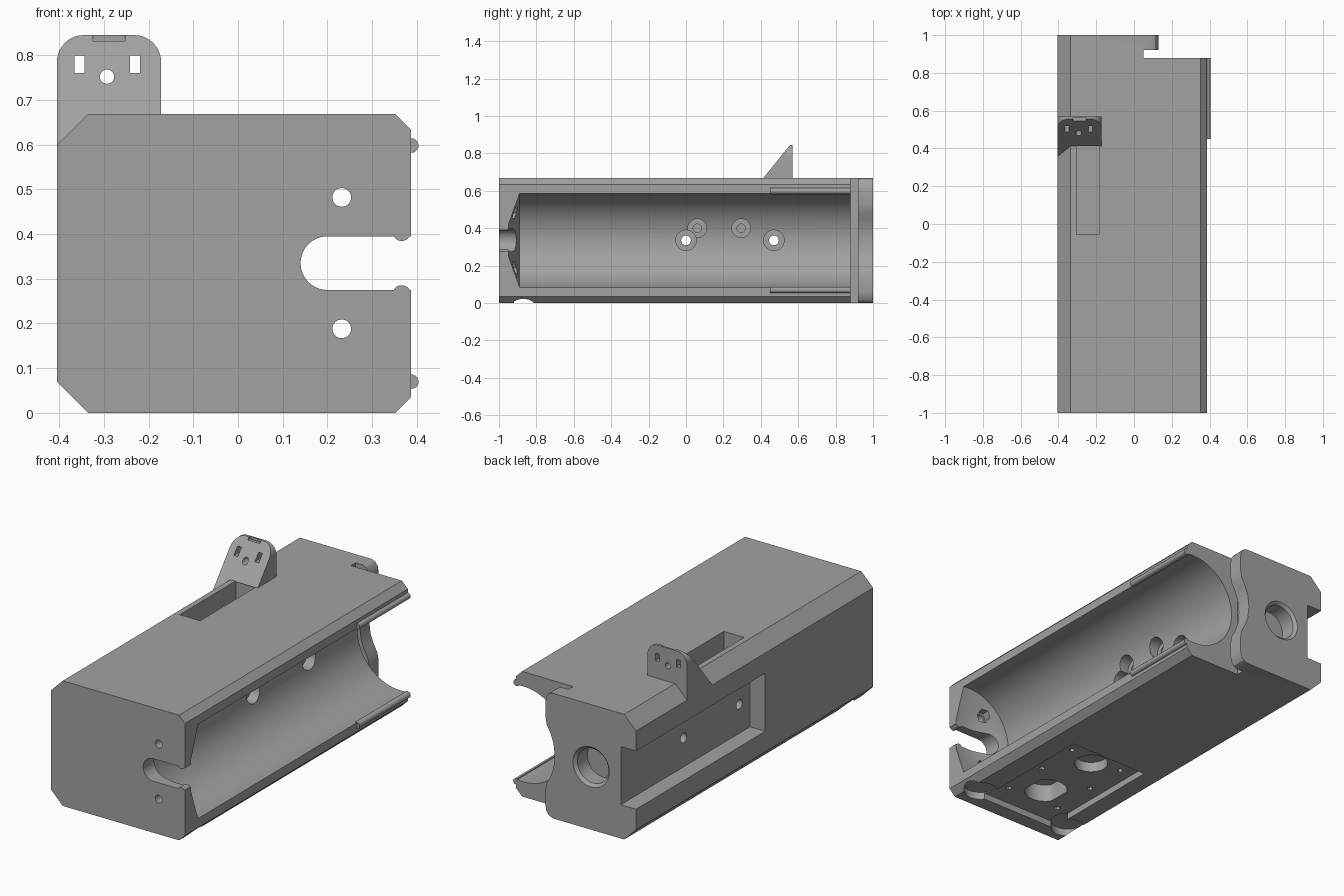
import bpy, bmesh, math
from mathutils import Vector

if "Cube" in bpy.data.objects:
    bpy.data.objects.remove(bpy.data.objects["Cube"])

grey = bpy.data.materials.new("grey")
grey.diffuse_color = (0.36, 0.36, 0.36, 1)
grey.use_nodes = True
grey.node_tree.nodes["Principled BSDF"].inputs["Base Color"].default_value = grey.diffuse_color


def prism(name, pts, axis, a, b, pts2=None):
    """Extrude a profile along an axis; pts2 gives a different far end."""
    def place(p, t):
        u, v = p
        return {"x": (t, u, v), "y": (u, t, v), "z": (u, v, t)}[axis]
    bm = bmesh.new()
    lo = [bm.verts.new(place(p, a)) for p in pts]
    hi = [bm.verts.new(place(p, b)) for p in (pts2 or pts)]
    n = len(pts)
    bm.faces.new(lo)
    bm.faces.new(hi)
    for i in range(n):
        j = (i + 1) % n
        bm.faces.new((lo[i], lo[j], hi[j], hi[i]))
    bmesh.ops.recalc_face_normals(bm, faces=bm.faces)
    me = bpy.data.meshes.new(name)
    bm.to_mesh(me)
    bm.free()
    me.materials.append(grey)
    ob = bpy.data.objects.new(name, me)
    bpy.context.collection.objects.link(ob)
    return ob


def circle(u, v, r, n=32, start=0.0, sweep=2 * math.pi):
    m = n if sweep > 6.28 else n + 1
    return [(u + r * math.cos(start + sweep * i / n), v + r * math.sin(start + sweep * i / n)) for i in range(m)]


def rect(u0, u1, v0, v1):
    return [(u0, v0), (u1, v0), (u1, v1), (u0, v1)]


def boolean(target, tool, op="DIFFERENCE"):
    bpy.context.view_layer.objects.active = target
    m = target.modifiers.new("cut", "BOOLEAN")
    m.operation, m.object, m.solver = op, tool, "EXACT"
    bpy.ops.object.modifier_apply(modifier=m.name)
    bpy.data.objects.remove(tool)


def cut(target, *args):
    boolean(target, prism("cutter", *args))


def smooth(ob):
    bpy.ops.object.select_all(action="DESELECT")
    ob.select_set(True)
    bpy.context.view_layer.objects.active = ob
    bpy.ops.object.shade_smooth_by_angle(angle=math.radians(30))


H, L, R, MID = 0.668, -0.405, 0.387, 0.335
BX, BR = 0.345, 0.255   # bore centre and radius

# Main housing with chamfered long edges
body = prism("housing", [(L, 0.07), (L + 0.07, 0), (R - 0.035, 0), (R, 0.035), (R, H - 0.035),
                         (R - 0.035, H), (L + 0.07, H), (L, H - 0.07)], "y", -1, 1)

# Open bore with a tapered front end
cut(body, circle(BX, MID, BR, 96), "y", -0.89, 0.9)
cut(body, circle(BX, MID, 0.09, 96), "y", -0.95, -0.889, circle(BX, MID, BR, 96))

# Neck behind the bore and the waisted end plate
cut(body, rect(0.05, 0.6, -0.1, 0.8), "y", 0.88, 0.92)
half = [(0.085, -0.1), (0.085, 0), (0.11, 0.01), (0.125, 0.03), (0.13, 0.06), (0.13, 0.14),
        (0.122, 0.18), (0.1, 0.22), (0.082, 0.27), (0.075, MID)]
edge = half + [(x, 2 * MID - z) for x, z in reversed(half[:-1])]
cut(body, edge + [(0.6, 0.77), (0.6, -0.1)], "y", 0.915, 1.1)

# Front slot with rounded inner end
slot = circle(0.2, MID, 0.06, 24, math.pi / 2, math.pi) + [(0.6, MID - 0.06), (0.6, MID + 0.06)]
cut(body, slot, "y", -1.1, -0.8)
# Small bumps at the slot mouth
for s in (-1, 1):
    boolean(body, prism("bump", circle(0.366, MID + s * 0.07, 0.0205, 20), "y", -1, -0.95), "UNION")

# Front screw holes with hexagonal nut pockets
for z in (MID - 0.147, MID + 0.147):
    cut(body, circle(0.232, z, 0.021, 24), "y", -1.1, -0.8)
    cut(body, circle(0.232, z, 0.036, 6), "y", -0.945, -0.8)

# Side recess, running out through the back
cut(body, rect(-0.09, 1.1, 0.18, 0.49), "x", -0.6, -0.315)

# Side bolt holes with counterbores, and blind bosses
for y in (0.0, 0.47):
    cut(body, circle(y, MID, 0.055), "x", 0.04, 0.2)
    cut(body, circle(y, MID, 0.026, 24), "x", -0.5, 0.2)
for y in (0.06, 0.295):
    cut(body, circle(y, 0.4, 0.05), "x", 0.05, 0.2)
    cut(body, circle(y, 0.4, 0.022, 24), "x", 0.0, 0.2)

# Round blind socket in the back
cut(body, circle(-0.14, MID, 0.092, 48), "y", 0.9, 1.1)
cut(body, circle(-0.14, MID, 0.092, 48), "y", 0.985, 1.001, circle(-0.14, MID, 0.108, 48))

# Top pocket
cut(body, rect(-0.305, -0.185, -0.055, 0.42), "z", 0.56, 0.8)

# Underside recess with corner circles that break through the chamfers
cut(body, rect(-0.235, 0.235, -0.92, -0.2), "z", -0.1, 0.035)
for x in (-0.29, 0.29):
    cut(body, circle(x, -0.87, 0.085), "z", -0.1, 0.04)
# Flat-sided hole, round hole and screw holes in the recess
flat = [(max(-0.09, min(0.09, x)), y) for x, y in circle(0, -0.7, 0.11, 40, math.pi / 40)]
cut(body, flat, "z", -0.1, 0.13)
cut(body, circle(0, -0.34, 0.085), "z", -0.1, 0.09)
for x in (-0.16, 0.16):
    for y in (-0.8, -0.54, -0.3):
        cut(body, circle(x, y, 0.014, 12), "z", -0.1, 0.06)
smooth(body)

# Rails along the bore mouth
for name, z in (("lower_rail", 0.07), ("upper_rail", H - 0.07)):
    pts = [(0.38, z - 0.017)] + circle(0.388, z, 0.016, 10, -math.pi / 2, math.pi) + [(0.38, z + 0.017)]
    smooth(prism(name, pts, "y", 0.45, 0.88))

# Wedge bracket on top, trimmed to a rounded outline
bracket = prism("bracket", [(0.357, 0.598), (0.556, 0.845), (0.57, 0.845), (0.57, 0.598)], "x", L, -0.172)
r, x0, x1, top = 0.06, L, -0.172, 0.845
outline = ([(x0, 0.598)] + [(x0 + 0.07, H - 0.002), (x1, H - 0.002)]
           + circle(x1 - r, top - r, r, 10, 0, math.pi / 2)
           + circle(x0 + r, top - r, r, 10, math.pi / 2, math.pi / 2))
boolean(bracket, prism("outline", outline, "y", 0.2, 0.7), "INTERSECT")
for x in (-0.3545, -0.2305):
    cut(bracket, rect(x - 0.0115, x + 0.0115, 0.76, 0.799), "y", 0.2, 0.7)
cut(bracket, circle(-0.293, 0.752, 0.016, 20), "y", 0.2, 0.7)
cut(bracket, rect(-0.324, -0.253, 0.832, 0.9), "y", 0.2, 0.562)
smooth(bracket)
